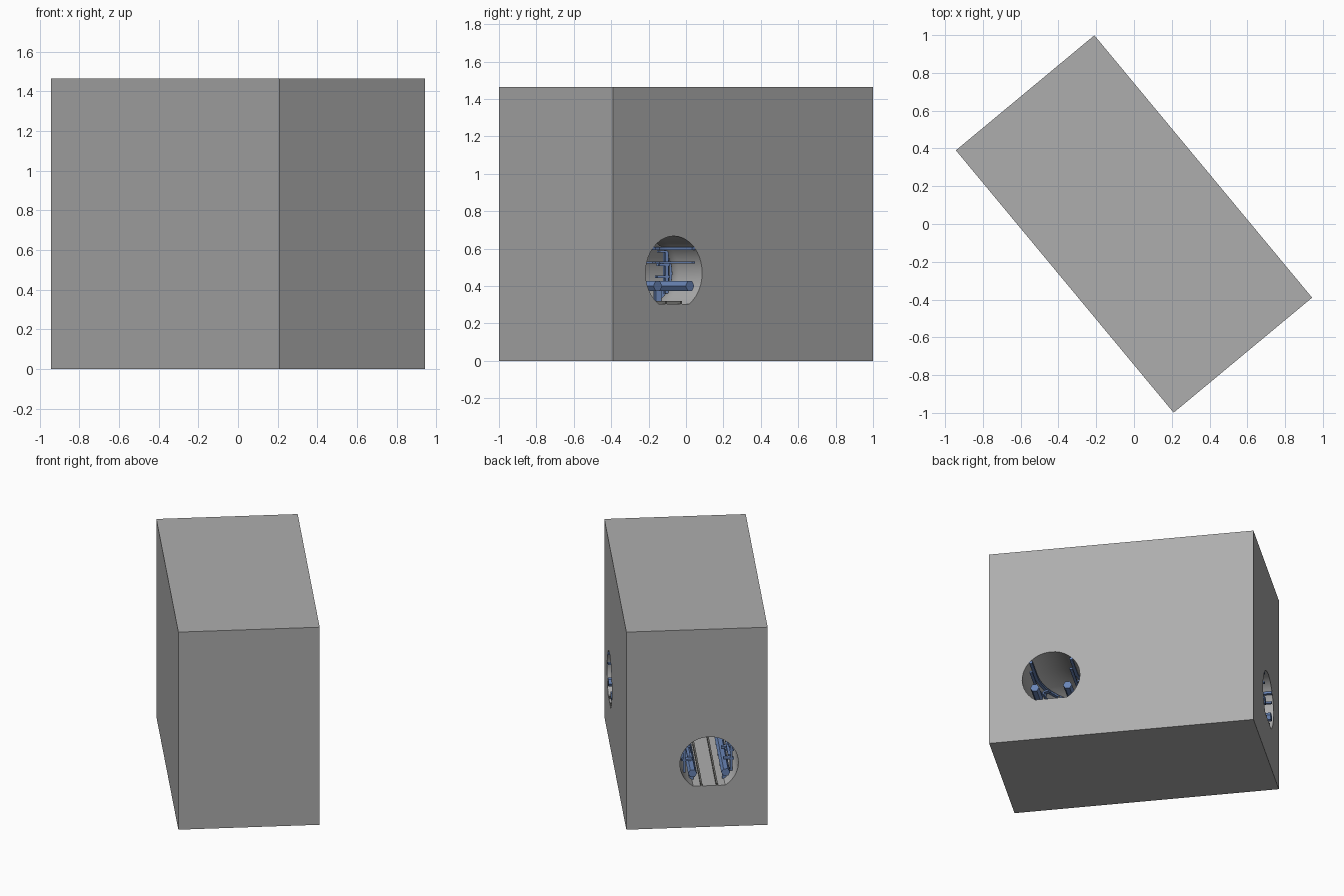
import bpy, bmesh, math
from mathutils import Vector, Matrix

if "Cube" in bpy.data.objects:
    bpy.data.objects.remove(bpy.data.objects["Cube"])

TURN = math.radians(39.7)          # block is turned on the ground
W, L, H = 0.953, 1.805, 1.465
BORE_R, BORE_Z, FLOOR = 0.197, 0.47, 0.305
BEND, CX, CY = 0.365, -0.082, -0.48  # bend radius, tunnel centre lines


def material(name, rgb):
    m = bpy.data.materials.new(name)
    m.diffuse_color = (*rgb, 1)
    m.use_nodes = True
    m.node_tree.nodes["Principled BSDF"].inputs["Base Color"].default_value = m.diffuse_color
    return m


GREY = material("concrete grey", (0.42, 0.42, 0.42))
BLUE = material("steel blue", (0.14, 0.23, 0.46))
RAIL = material("rail grey", (0.18, 0.18, 0.17))


def make_object(name, bm, mat):
    bmesh.ops.recalc_face_normals(bm, faces=bm.faces)
    mesh = bpy.data.meshes.new(name)
    bm.to_mesh(mesh)
    bm.free()
    mesh.materials.append(mat)
    ob = bpy.data.objects.new(name, mesh)
    ob.rotation_euler.z = TURN
    bpy.context.collection.objects.link(ob)
    return ob


def path(over=0.0):
    """Points and side directions along the tunnel: straight, bend, straight."""
    pts = [(Vector((CX, L / 2 + over, 0)), Vector((1, 0, 0)))]
    steps = 20
    for i in range(steps + 1):
        a = math.pi + math.pi / 2 * i / steps
        d = Vector((math.cos(a), math.sin(a), 0))
        pts.append((Vector((CX + BEND, CY + BEND, 0)) + d * BEND, -d))
    pts.append((Vector((W / 2 + over, CY, 0)), Vector((0, 1, 0))))
    return pts


def sweep(name, profile, mat, over=0.0):
    """Run a closed (side, height) profile along the tunnel."""
    bm = bmesh.new()
    rings = [[bm.verts.new(p + n * s + Vector((0, 0, z))) for s, z in profile]
             for p, n in path(over)]
    k = len(profile)
    for a, b in zip(rings, rings[1:]):
        for i in range(k):
            bm.faces.new((a[i], a[(i + 1) % k], b[(i + 1) % k], b[i]))
    bm.faces.new(rings[0])
    bm.faces.new(rings[-1][::-1])
    return make_object(name, bm, mat)


def rect(s, z, w, h):
    return [(s - w / 2, z - h / 2), (s + w / 2, z - h / 2),
            (s + w / 2, z + h / 2), (s - w / 2, z + h / 2)]


def ring(s, z, r, n):
    return [(s + r * math.cos(math.tau * i / n), z + r * math.sin(math.tau * i / n))
            for i in range(n)]


# block with the curved bore cut out
bm = bmesh.new()
bmesh.ops.create_cube(bm, size=1, matrix=Matrix.Translation((0, 0, H / 2))
                      @ Matrix.Diagonal((W, L, H, 1)))
block = make_object("tunnel_block", bm, GREY)
a0 = math.asin((FLOOR - BORE_Z) / BORE_R)
arc = [a0 + (math.pi - 2 * a0) * i / 32 for i in range(33)]
cutter = sweep("bore_cutter", [(BORE_R * math.cos(a), BORE_Z + BORE_R * math.sin(a))
                               for a in arc], GREY, 0.1)
cutter.hide_render = True
mod = block.modifiers.new("bore", 'BOOLEAN')
mod.operation, mod.solver, mod.object = 'DIFFERENCE', 'EXACT', cutter
bpy.context.view_layer.update()
bpy.context.view_layer.objects.active = block
block.select_set(True)
bpy.ops.object.modifier_apply(modifier=mod.name)
bpy.ops.object.shade_smooth_by_angle(angle=math.radians(30))
bpy.data.objects.remove(cutter)

# services on both walls: pipe and cable trays; rails on the floor
for side, tag in ((1, "inner"), (-1, "outer")):
    sweep(f"{tag}_pipe", ring(side * 0.112, 0.40, 0.03, 6), BLUE)
    for i, (z, h) in enumerate(((0.60, 0.016), (0.525, 0.012))):
        sweep(f"{tag}_cable_{i + 1}", rect(side * 0.137, z, 0.02, h), BLUE)
    sweep(f"{tag}_rail", rect(side * 0.052, FLOOR + 0.007, 0.012, 0.016), RAIL)

# wall brackets: post, shelves and pipe foot, repeated along the tunnel
stations = [(Vector((CX, y, 0)), Vector((1, 0, 0)))
            for y in (0.78, 0.6, 0.42, 0.24, 0.06)]
stations += path()[4:21:6]
for side, tag in ((1, "inner"), (-1, "outer")):
    bm = bmesh.new()
    parts = ((0.158, 0.47, 0.016, 0.22), (0.142, 0.585, 0.05, 0.012),
             (0.145, 0.513, 0.06, 0.012), (0.14, 0.45, 0.07, 0.012),
             (0.112, 0.34, 0.03, 0.07))
    for p, n in stations:
        rot = Matrix.Rotation(math.atan2(n.y, n.x), 4, 'Z')
        for s, z, w, h in parts:
            bmesh.ops.create_cube(bm, size=1, matrix=Matrix.Translation(p) @ rot
                                  @ Matrix.Translation((side * s, 0, z))
                                  @ Matrix.Diagonal((w, 0.03, h, 1)))
    make_object(f"{tag}_brackets", bm, BLUE)
